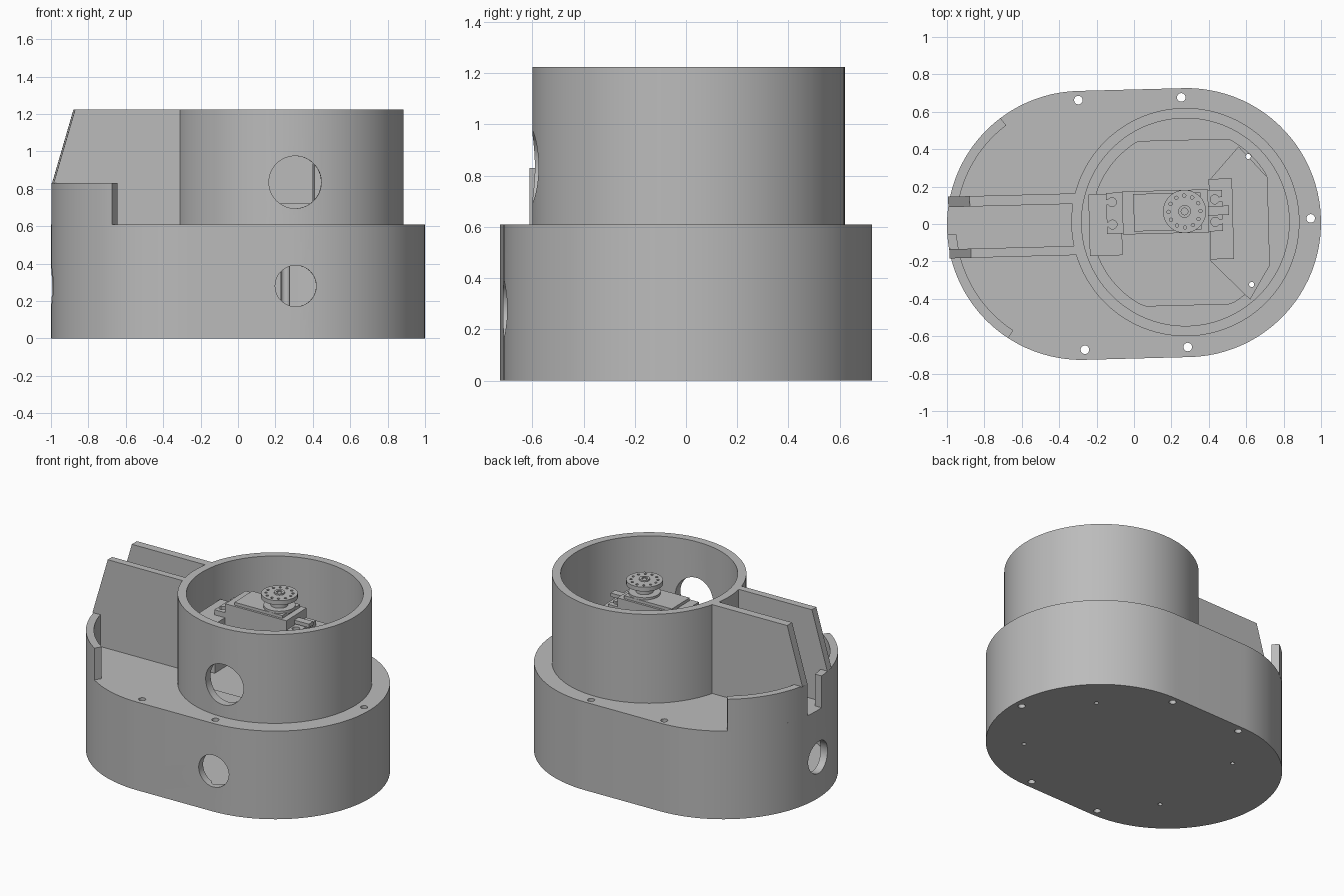
import bpy, bmesh, math
from mathutils import Matrix, Vector

if "Cube" in bpy.data.objects:
    bpy.data.objects.remove(bpy.data.objects["Cube"], do_unlink=True)

grey = bpy.data.materials.new("plain_grey")
grey.use_nodes = True
GREY = (0.5, 0.5, 0.5, 1)
grey.diffuse_color = GREY
grey.node_tree.nodes["Principled BSDF"].inputs["Base Color"].default_value = GREY

C, R = 0.281, 0.719          # half distance of the end arcs, end radius
TOP, HIGH, LIP = 0.61, 1.225, 0.83
TILT = Matrix.Rotation(math.radians(1.5), 4, 'Z')
parts = []


def arc(cx, cy, r, a0, a1, n):
    angles = [math.radians(a0 + (a1 - a0) * i / n) for i in range(n + 1)]
    return [(cx + r * math.cos(a), cy + r * math.sin(a)) for a in angles]


def circle(cx, cy, r, n=96):
    return arc(cx, cy, r, 0, 360, n)[:-1]


def stadium(r):
    return arc(C, 0, r, -90, 90, 48) + arc(-C, 0, r, 90, 270, 48)


def rect(x0, x1, y0, y1):
    return [(x0, y0), (x1, y0), (x1, y1), (x0, y1)]


def prism(name, pts, lo, hi, axis='Z', keep=True):
    """Extrude a flat outline from lo to hi along an axis."""
    place = {'Z': lambda u, v, w: (u, v, w),
             'Y': lambda u, v, w: (u, w, v),
             'X': lambda u, v, w: (w, u, v)}[axis]
    bm = bmesh.new()
    low = [bm.verts.new(place(u, v, lo)) for u, v in pts]
    high = [bm.verts.new(place(u, v, hi)) for u, v in pts]
    bm.faces.new(low)
    bm.faces.new(high)
    for i in range(len(pts)):
        j = (i + 1) % len(pts)
        bm.faces.new((low[i], low[j], high[j], high[i]))
    bmesh.ops.recalc_face_normals(bm, faces=bm.faces)
    mesh = bpy.data.meshes.new(name)
    bm.to_mesh(mesh)
    bm.free()
    mesh.materials.append(grey)
    ob = bpy.data.objects.new(name, mesh)
    bpy.context.collection.objects.link(ob)
    if keep:
        parts.append(ob)
    return ob


def cut(ob, pts, lo, hi, axis='Z'):
    """Subtract an extruded outline from a part."""
    tool = prism("cutter", pts, lo, hi, axis, keep=False)
    mod = ob.modifiers.new("cut", 'BOOLEAN')
    mod.operation, mod.solver, mod.object = 'DIFFERENCE', 'EXACT', tool
    graph = bpy.context.evaluated_depsgraph_get()
    mesh = bpy.data.meshes.new_from_object(ob.evaluated_get(graph))
    ob.modifiers.clear()
    ob.data = mesh
    bpy.data.objects.remove(tool, do_unlink=True)


# Hollow base with cable holes and screw holes
base = prism("base_housing", stadium(R), 0, TOP)
cut(base, stadium(R - 0.05), 0.04, TOP - 0.04)
cut(base, circle(0.29, 0.28, 0.11, 48), -0.9, -0.5, 'Y')
cut(base, circle(0, 0.28, 0.11, 48), -1.2, -0.8, 'X')
for x, y in ((-0.28, 0.67), (0.27, 0.67), (0.945, 0.005), (0.27, -0.665), (-0.28, -0.665)):
    cut(base, circle(x, y, 0.023, 20), -0.1, 0.8)
inner_holes = [(0.62, 0.345), (0.62, -0.34)]
for x, y in inner_holes:
    cut(base, circle(x, y, 0.014, 16), -0.1, 0.8)
    cut(base, circle(-x + 0.1, y, 0.014, 16), -0.1, 0.1)

# Raised lip around the end, with a slot between the chute walls
lip = prism("end_lip", arc(-C, 0, R, 125.5, 235.5, 60) + arc(-C, 0, R - 0.05, 235.5, 125.5, 60),
            TOP - 0.005, LIP)
cut(lip, rect(-1.1, -0.8, -0.03, 0.116), TOP, 1)

# Round tower
TX = 0.275
tower = prism("tower", circle(TX, 0.003, 0.61, 128), TOP - 0.005, HIGH)
cut(tower, circle(TX, 0.003, 0.555, 128), 0.65, 1.4)
cut(tower, circle(0.29, 0.835, 0.14, 64), -0.8, -0.3, 'Y')

# Ledge around the tower floor, opening with flattened sides
ledge = prism("floor_ledge", circle(TX, 0.003, 0.557, 128), 0.645, 0.69)
opening = [(min(x, 0.72), max(-0.44, min(0.44, y))) for x, y in circle(TX, 0.003, 0.5)]
cut(ledge, opening, 0.6, 0.8)

# Chute walls
side = [(-0.29, TOP - 0.005), (-0.965, TOP - 0.005), (-0.965, LIP - 0.005), (-0.99, LIP),
        (-0.875, HIGH), (-0.29, HIGH)]
for name, lo, hi in (("chute_wall_left", 0.116, 0.172), ("chute_wall_right", -0.158, -0.109)):
    prism(name, side, lo, hi, 'Y')

# Motor supports
prism("motor_support_inner", rect(-0.24, -0.065, -0.165, 0.165), 0.645, 0.99)
prism("motor_support_outer", rect(0.405, 0.53, -0.2, 0.23), 0.645, 0.99)
gusset = prism("support_gusset", [(0.405, 0.22), (0.57, 0.4), (0.72, 0.23), (0.72, -0.24),
                                  (0.61, -0.42), (0.405, -0.21)], 0.645, 0.74)
for ob in (tower, ledge, gusset):
    for x, y in inner_holes:
        cut(ob, circle(x, y, 0.014, 16), 0.5, 0.9)

# Motor: case, slotted ears, cap, wire exit
MY, AX = 0.06, 0.272
prism("motor_case", rect(-0.06, 0.4, MY - 0.115, MY + 0.115), 0.72, 1.09)
ears = prism("motor_ears", rect(-0.145, 0.475, MY - 0.11, MY + 0.11), 0.99, 1.025)
for y in (MY - 0.06, MY + 0.06):
    for x, edge in ((-0.115, -0.2), (0.435, 0.53)):
        cut(ears, circle(x, y, 0.024, 20), 0.9, 1.1)
        cut(ears, rect(min(x, edge), max(x, edge), y - 0.011, y + 0.011), 0.9, 1.1)
prism("motor_cap", rect(0.0, 0.36, MY - 0.1, MY + 0.1), 1.08, 1.11)
prism("gear_cover", circle(AX, MY, 0.1, 48), 1.1, 1.125)
prism("wire_exit", rect(0.39, 0.51, MY - 0.025, MY + 0.025), 1.035, 1.06)

# Round output horn with a ring of holes and a centre screw
prism("horn_hub", circle(AX, MY, 0.055, 40), 1.12, 1.19)
horn = prism("output_horn", circle(AX, MY, 0.115, 64), 1.175, 1.205)
for x, y in circle(AX, MY, 0.085, 12):
    cut(horn, circle(x, y, 0.009, 12), 1.1, 1.3)
boss = prism("horn_boss", circle(AX, MY, 0.034, 32), 1.2, 1.215)
cut(boss, circle(AX, MY, 0.018, 24), 1.205, 1.3)
prism("centre_screw", circle(AX, MY, 0.011, 6), 1.2, 1.212)

# Shared slight turn and smooth round walls
bpy.ops.object.select_all(action='DESELECT')
for ob in parts:
    ob.data.transform(TILT)
    ob.select_set(True)
bpy.context.view_layer.objects.active = base
bpy.ops.object.shade_smooth_by_angle(angle=math.radians(30))
